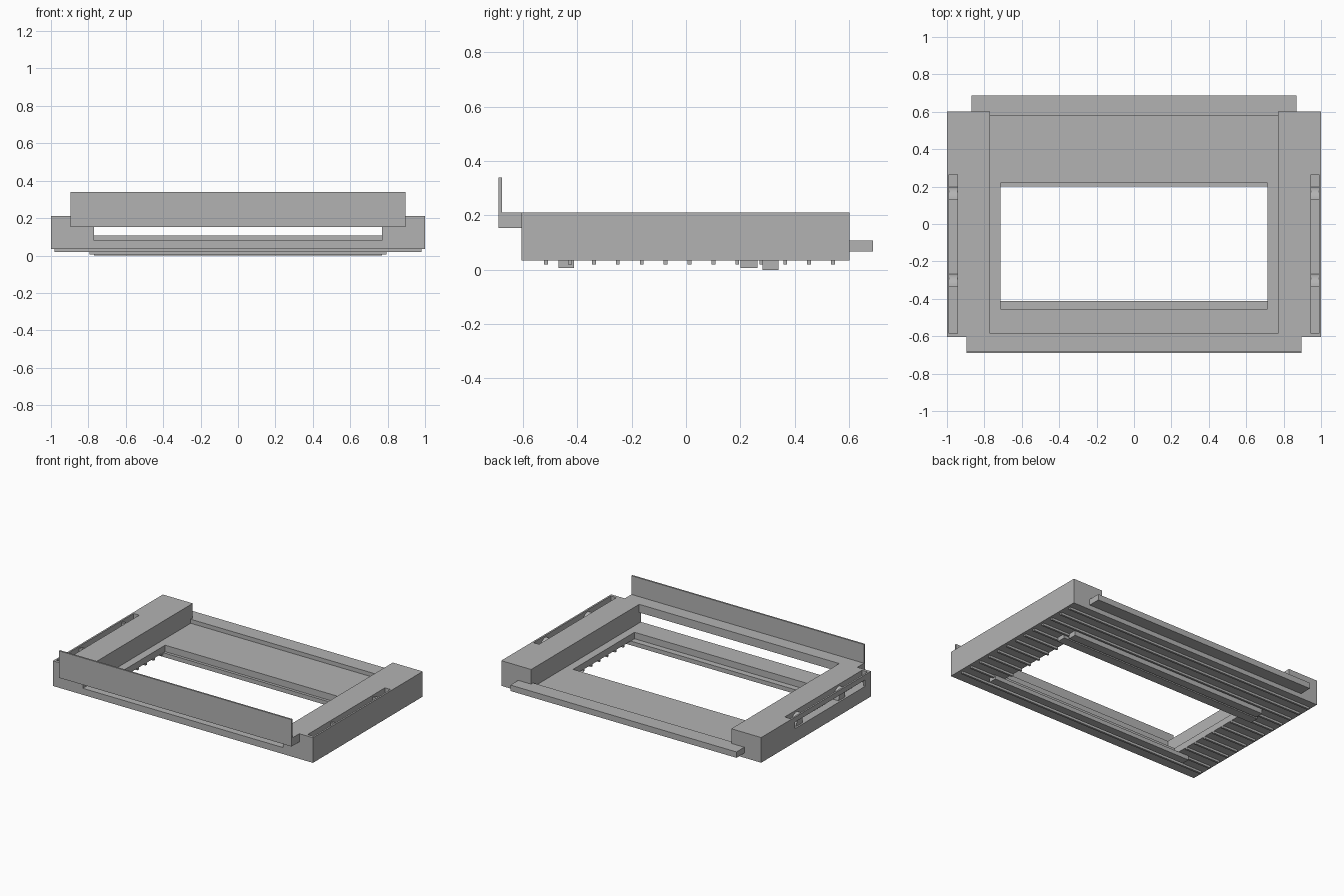
import bpy
import bmesh
import math

cube = bpy.data.objects.get("Cube")
if cube:
    bpy.data.objects.remove(cube, do_unlink=True)

GREY = (0.45, 0.45, 0.45, 1)
mat = bpy.data.materials.new("plain grey")
mat.use_nodes = True
mat.diffuse_color = GREY
mat.node_tree.nodes["Principled BSDF"].inputs["Base Color"].default_value = GREY


def finish(name, bm):
    bmesh.ops.recalc_face_normals(bm, faces=bm.faces[:])
    mesh = bpy.data.meshes.new(name)
    bm.to_mesh(mesh)
    bm.free()
    mesh.materials.append(mat)
    obj = bpy.data.objects.new(name, mesh)
    bpy.context.scene.collection.objects.link(obj)
    return obj


def box(name, xs, ys, zs):
    bm = bmesh.new()
    bmesh.ops.create_cube(bm, size=1)
    for v in bm.verts:
        for i, (lo, hi) in enumerate((xs, ys, zs)):
            v.co[i] = lo if v.co[i] < 0 else hi
    return finish(name, bm)


def cut(target, cutter):
    cutter.hide_render = True
    cutter.hide_viewport = True
    cutter.display_type = "WIRE"
    mod = target.modifiers.new("cut", "BOOLEAN")
    mod.operation = "DIFFERENCE"
    mod.solver = "EXACT"
    mod.object = cutter


def span(sign, a, b):
    return tuple(sorted((sign * a, sign * b)))


def quarter_round(name, xs, y, z, r, steps=10):
    # Quarter disc in the yz plane, extruded along x
    bm = bmesh.new()
    arc = [(y + r * math.cos(t), z + r * math.sin(t))
           for t in (i / steps * math.pi / 2 for i in range(steps + 1))]
    face = bm.faces.new([bm.verts.new((xs[0], py, pz)) for py, pz in [(y, z)] + arc])
    ext = bmesh.ops.extrude_face_region(bm, geom=[face])
    moved = [v for v in ext["geom"] if isinstance(v, bmesh.types.BMVert)]
    bmesh.ops.translate(bm, verts=moved, vec=(xs[1] - xs[0], 0, 0))
    obj = finish(name, bm)
    for p in obj.data.polygons:
        p.use_smooth = abs(p.normal.x) < 0.5 and min(abs(p.normal.y), abs(p.normal.z)) > 0.01
    return obj


BOTTOM, PLATE_TOP, BLOCK_TOP = 0.035, 0.08, 0.21
FRONT, BACK = -0.605, 0.602
INNER, OPEN_X = 0.77, 0.715
OPEN_Y = (-0.455, 0.22)
SLOT_FLOOR = 0.13

# Base plate with its rectangular opening
plate = box("base_plate", (-INNER, INNER), (FRONT, BACK), (BOTTOM, PLATE_TOP))
cut(plate, box("opening_cutter", (-OPEN_X, OPEN_X), OPEN_Y, (-0.1, 0.3)))

# Side blocks with a long slot in the top and rounded stops inside it
for side, sign in (("left", 1), ("right", -1)):
    block = box(side + "_block", span(sign, INNER, 1), (FRONT, BACK), (BOTTOM, BLOCK_TOP))
    slot = span(sign, 0.945, 0.988)
    cut(block, box(side + "_slot_cutter", slot, (-0.585, 0.265), (SLOT_FLOOR, 0.3)))
    if sign < 0:
        cut(block, box("window_cutter", (-1.1, -0.96), (-0.54, 0.23), (SLOT_FLOOR, 0.175)))
    for n, y in enumerate((0.13, -0.335)):
        quarter_round(f"{side}_slot_stop_{n + 1}", slot, y, SLOT_FLOOR, 0.068)

# Front bridge with upright lip, and back ledge
box("front_bridge", (-0.895, 0.895), (-0.685, -0.585), (0.153, BLOCK_TOP))
box("front_lip", (-0.895, 0.895), (-0.69, -0.678), (0.153, 0.34))
box("back_ledge", (-0.87, 0.87), (0.58, 0.688), (0.067, 0.108))

# Rails under the plate
box("front_rail", (-0.795, 0.795), (-0.47, -0.413), (0.006, BOTTOM))
box("back_inner_rail", (-0.795, 0.795), (0.2, 0.263), (0.006, BOTTOM))
box("back_outer_rail", (-INNER, INNER), (0.282, 0.34), (0, BOTTOM))

# Thin ribs across the underside, interrupted by the opening
for i in range(13):
    y = -0.515 + i * 0.088
    ys, zs = (y - 0.007, y + 0.007), (0.02, BOTTOM)
    if OPEN_Y[0] < y < OPEN_Y[1]:
        for sign in (1, -1):
            box(f"rib_{i + 1}", span(sign, OPEN_X, 0.982), ys, zs)
    else:
        box(f"rib_{i + 1}", (-0.982, 0.982), ys, zs)
